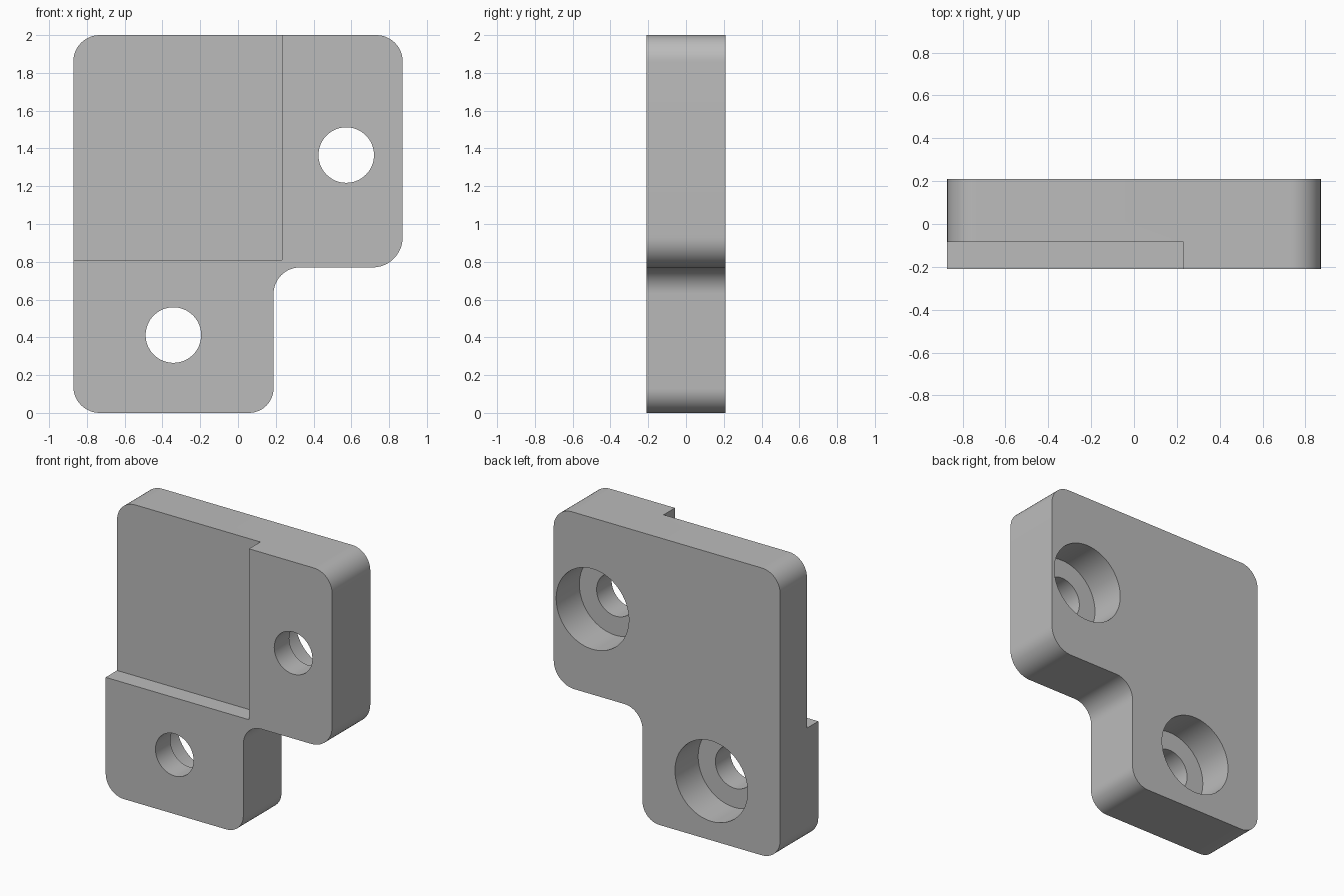
import bpy, bmesh, math
from mathutils import Vector, Matrix

old = bpy.data.objects.get("Cube")
if old:
    bpy.data.objects.remove(old, do_unlink=True)

grey = bpy.data.materials.new("plain grey")
grey.use_nodes = True
COLOUR = (0.5, 0.5, 0.5, 1)
grey.diffuse_color = COLOUR
grey.node_tree.nodes["Principled BSDF"].inputs["Base Color"].default_value = COLOUR

HALF_DEPTH = 0.21


def make_object(name, bm):
    bmesh.ops.recalc_face_normals(bm, faces=bm.faces)
    mesh = bpy.data.meshes.new(name)
    bm.to_mesh(mesh)
    bm.free()
    mesh.materials.append(grey)
    obj = bpy.data.objects.new(name, mesh)
    bpy.context.collection.objects.link(obj)
    return obj


def rounded_outline(corners, steps=12):
    """Replace each (x, z, radius) right-angled corner with an arc."""
    points = []
    for i, (x, z, r) in enumerate(corners):
        p = Vector((x, z))
        before = (Vector(corners[i - 1][:2]) - p).normalized()
        after = (Vector(corners[(i + 1) % len(corners)][:2]) - p).normalized()
        centre = p + (before + after) * r
        for k in range(steps + 1):
            a = math.pi / 2 * k / steps
            points.append(centre - r * (after * math.cos(a) + before * math.sin(a)))
    return points


def cylinder(name, x, z, radius, y0, y1):
    bm = bmesh.new()
    place = Matrix.Translation((x, (y0 + y1) / 2, z)) @ Matrix.Rotation(math.pi / 2, 4, "X")
    bmesh.ops.create_cone(bm, cap_ends=True, segments=64, radius1=radius,
                          radius2=radius, depth=y1 - y0, matrix=place)
    return make_object(name, bm)


def box(name, low, high):
    bm = bmesh.new()
    low, high = Vector(low), Vector(high)
    bmesh.ops.create_cube(bm, size=1, matrix=Matrix.Translation((low + high) / 2)
                          @ Matrix.Diagonal((*(high - low), 1)))
    return make_object(name, bm)


# L-shaped plate with rounded corners
corners = [(-0.872, 0, 0.14), (0.188, 0, 0.13), (0.188, 0.77, 0.14),
           (0.872, 0.77, 0.16), (0.872, 2, 0.14), (-0.872, 2, 0.14)]
bm = bmesh.new()
face = bm.faces.new([bm.verts.new((p.x, -HALF_DEPTH, p.y)) for p in rounded_outline(corners)])
extruded = bmesh.ops.extrude_face_region(bm, geom=[face], use_keep_orig=True)
bmesh.ops.translate(bm, vec=(0, 2 * HALF_DEPTH, 0),
                    verts=[v for v in extruded["geom"] if isinstance(v, bmesh.types.BMVert)])
plate = make_object("bracket_plate", bm)

# Cutters: front recess, through holes and rear counterbores
cutters = [box("recess_cutter", (-1.2, -0.5, 0.81), (0.232, -0.085, 2.3))]
for label, x, z in (("upper", 0.573, 1.365), ("lower", -0.342, 0.412)):
    cutters.append(cylinder(label + "_hole_cutter", x, z, 0.147, -0.5, 0.5))
    cutters.append(cylinder(label + "_counterbore_cutter", x, z, 0.28, -0.045, 0.55))

bpy.context.view_layer.objects.active = plate
plate.select_set(True)
for cutter in cutters:
    cutter.hide_render = True
    mod = plate.modifiers.new(cutter.name, "BOOLEAN")
    mod.operation = "DIFFERENCE"
    mod.solver = "EXACT"
    mod.object = cutter
    bpy.ops.object.modifier_apply(modifier=mod.name)
for cutter in cutters:
    bpy.data.objects.remove(cutter, do_unlink=True)

# Smooth arcs and bores, crisp edges elsewhere
bpy.ops.object.select_all(action="DESELECT")
plate.select_set(True)
bpy.ops.object.shade_smooth_by_angle(angle=math.radians(30))
